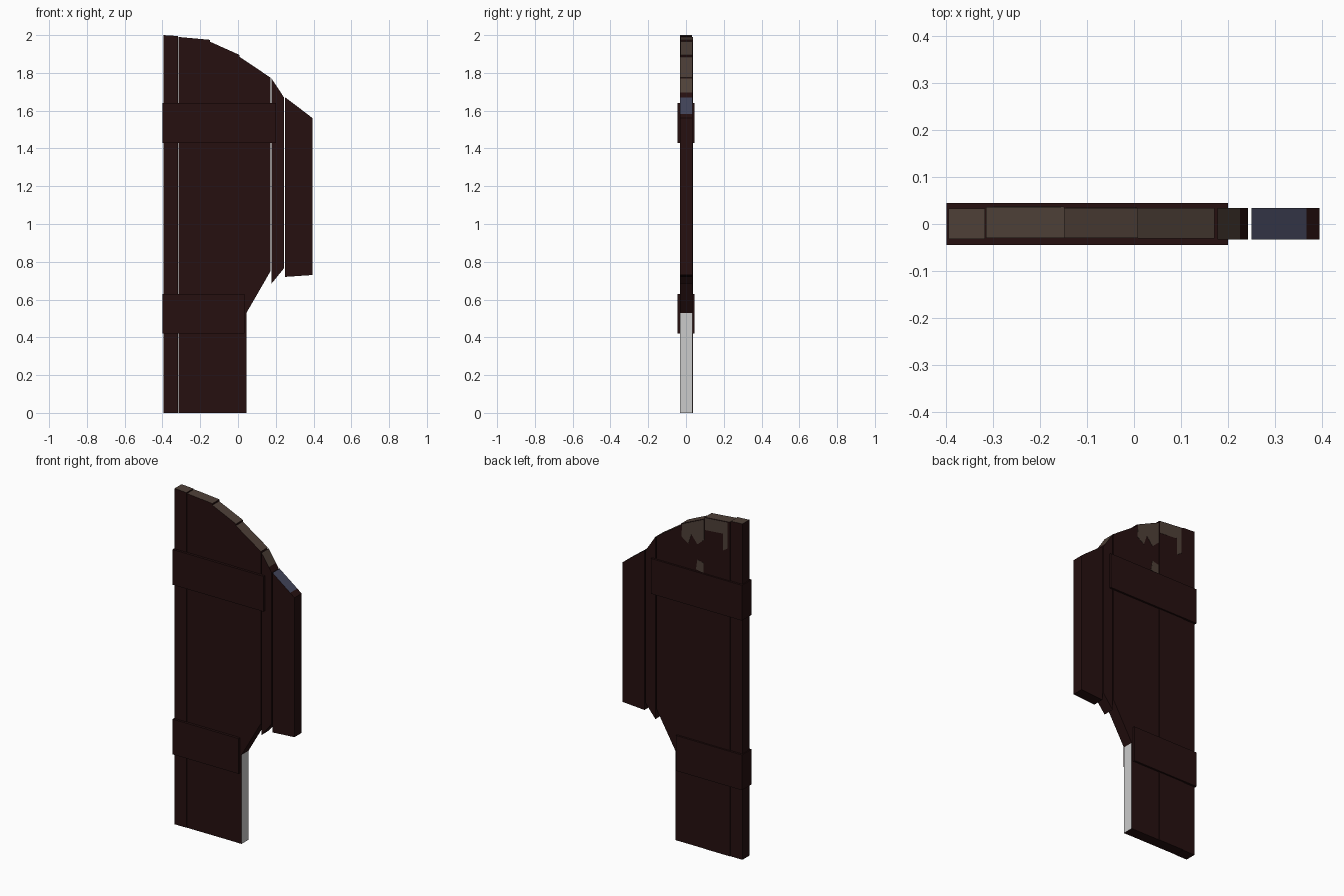
import bpy, bmesh

if "Cube" in bpy.data.objects:
    bpy.data.objects.remove(bpy.data.objects["Cube"])


def mat(name, rgb):
    m = bpy.data.materials.new(name)
    m.diffuse_color = (*rgb, 1)
    m.use_nodes = True
    m.node_tree.nodes["Principled BSDF"].inputs["Base Color"].default_value = m.diffuse_color
    return m


MATS = [mat("dark wood", (0.019, 0.005, 0.005)),
        mat("worn brown wood", (0.078, 0.052, 0.040)),
        mat("blue grey wood", (0.056, 0.060, 0.105)),
        mat("pale cut wood", (0.60, 0.60, 0.60))]
DARK, BROWN, BLUE, PALE = range(4)


def slab(name, outline, y0, y1, edges=None, base=DARK):
    """Extrude an (x, z) outline from y0 to y1; edges maps side number to colour."""
    bm = bmesh.new()
    front = [bm.verts.new((x, y0, z)) for x, z in outline]
    back = [bm.verts.new((x, y1, z)) for x, z in outline]
    bm.faces.new(front).material_index = base
    bm.faces.new(back[::-1]).material_index = base
    n = len(outline)
    for i in range(n):
        j = (i + 1) % n
        f = bm.faces.new((front[j], front[i], back[i], back[j]))
        f.material_index = (edges or {}).get(i, base)
    bmesh.ops.recalc_face_normals(bm, faces=bm.faces)
    me = bpy.data.meshes.new(name)
    bm.to_mesh(me)
    bm.free()
    for m in MATS:
        me.materials.append(m)
    ob = bpy.data.objects.new(name, me)
    bpy.context.collection.objects.link(ob)
    return ob


def box(name, x0, x1, z0, z1, y):
    return slab(name, [(x0, z0), (x1, z0), (x1, z1), (x0, z1)], -y, y)


# Full height planks, brown on the curved top edge
slab("plank_1", [(-0.395, 0), (-0.317, 0), (-0.317, 1.995), (-0.395, 2.0)],
     -0.032, 0.033, {2: BROWN})
slab("plank_2", [(-0.315, 0), (-0.148, 0), (-0.148, 1.975), (-0.315, 1.99)],
     -0.030, 0.036, {2: BROWN})
slab("plank_3", [(-0.148, 0), (0.008, 0), (0.008, 1.895), (-0.148, 1.965)],
     -0.030, 0.034, {2: BROWN})

# Broken plank with a pale cut side and slanted break
slab("plank_4", [(0.008, 0), (0.045, 0), (0.045, 0.53), (0.172, 0.75),
                 (0.172, 1.775), (0.008, 1.885)],
     -0.031, 0.034, {1: PALE, 4: BROWN})

# Short hanging planks
slab("plank_5", [(0.178, 0.685), (0.243, 0.765), (0.243, 1.67),
                 (0.226, 1.697), (0.178, 1.77)],
     -0.033, 0.034, {3: BROWN})
slab("plank_6", [(0.25, 0.72), (0.395, 0.73), (0.395, 1.56),
                 (0.367, 1.582), (0.25, 1.67)],
     -0.033, 0.034, {3: BLUE})

# Cross battens wrapped over both faces
box("upper_batten", -0.4, 0.2, 1.43, 1.64, 0.045)
box("lower_batten", -0.4, 0.035, 0.42, 0.63, 0.045)

# Worn brown patches on the back near the top
slab("worn_patch_left", [(-0.30, 1.985), (-0.15, 1.972), (-0.15, 1.90), (-0.27, 1.91),
                         (-0.27, 1.81), (-0.30, 1.83)], 0.035, 0.037, base=BROWN)
slab("worn_patch_middle", [(-0.145, 1.96), (0.0, 1.895), (0.006, 1.82), (-0.04, 1.79),
                           (-0.06, 1.85), (-0.10, 1.80), (-0.145, 1.84)],
     0.033, 0.0355, base=BROWN)
slab("worn_patch_low", [(-0.14, 1.64), (-0.09, 1.65), (-0.10, 1.71), (-0.14, 1.70)],
     0.033, 0.0355, base=BROWN)
